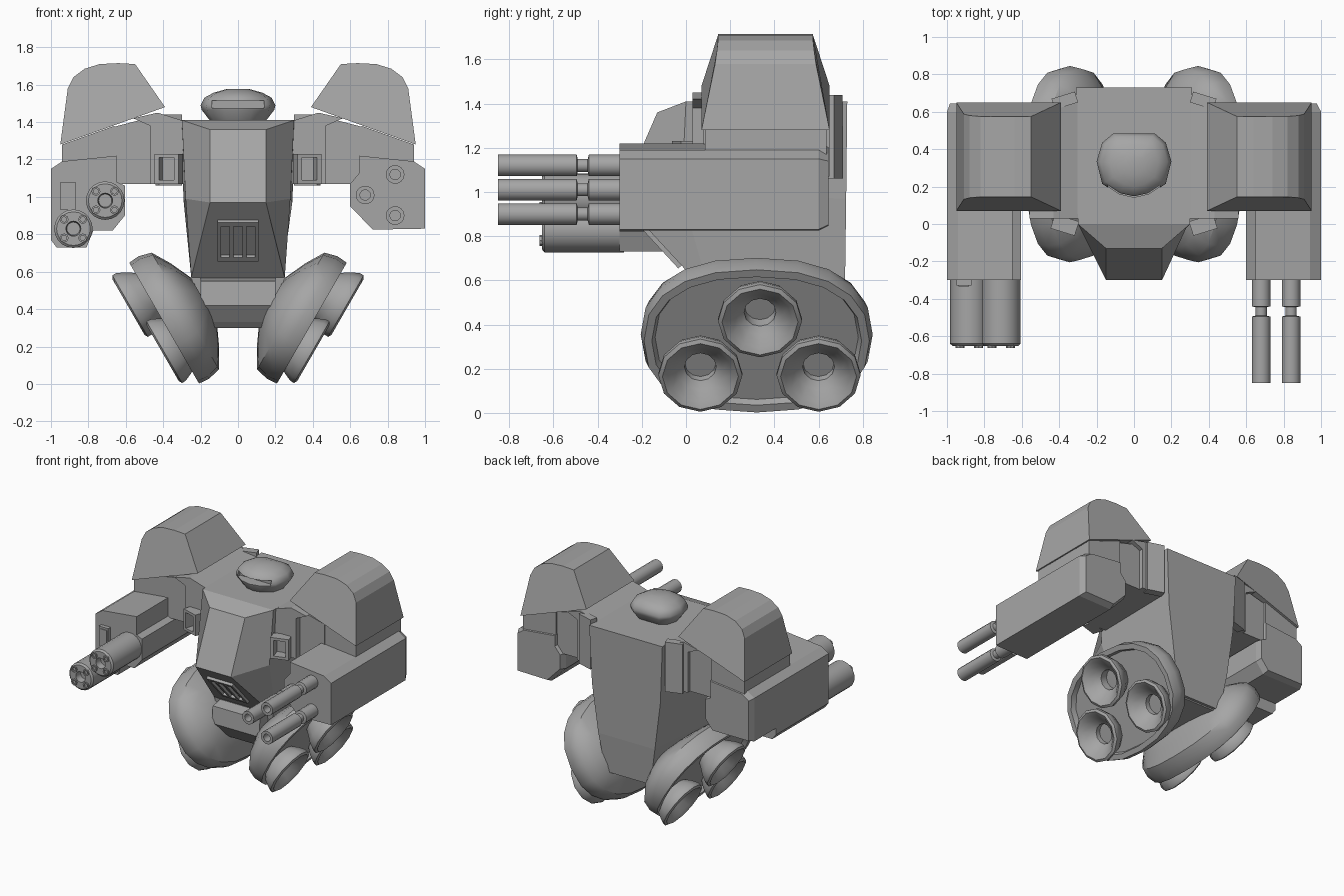
import bpy, bmesh, math
from mathutils import Vector, Matrix

if "Cube" in bpy.data.objects:
    bpy.data.objects.remove(bpy.data.objects["Cube"])

grey = bpy.data.materials.new("hull_grey")
grey.diffuse_color = (.38, .38, .38, 1)
grey.use_nodes = True
grey.node_tree.nodes["Principled BSDF"].inputs["Base Color"].default_value = grey.diffuse_color


def loft(name, rings, smooth=False):
    """Skin a list of equal-length point rings and cap both ends."""
    bm = bmesh.new()
    vs = [[bm.verts.new(p) for p in r] for r in rings]
    n = len(rings[0])
    for a, b in zip(vs, vs[1:]):
        for i in range(n):
            j = (i + 1) % n
            bm.faces.new((a[i], a[j], b[j], b[i]))
    bm.faces.new(vs[0])
    bm.faces.new(vs[-1])
    bmesh.ops.remove_doubles(bm, verts=bm.verts, dist=1e-5)
    bmesh.ops.recalc_face_normals(bm, faces=bm.faces)
    me = bpy.data.meshes.new(name)
    bm.to_mesh(me)
    bm.free()
    me.materials.append(grey)
    ob = bpy.data.objects.new(name, me)
    bpy.context.collection.objects.link(ob)
    if smooth:
        bpy.ops.object.select_all(action='DESELECT')
        ob.select_set(True)
        bpy.context.view_layer.objects.active = ob
        bpy.ops.object.shade_smooth_by_angle(angle=math.radians(40))
    return ob


def prism(name, prof, y0, y1, s=1):
    """Extrude an (x, z) profile along y."""
    return loft(name, [[(s * x, y, z) for x, z in prof] for y in (y0, y1)])


def lathe(name, prof, mat, sides=12):
    """Spin (radius, height) points about the local z axis of mat."""
    ang = [2 * math.pi * i / sides for i in range(sides)]
    return loft(name, [[mat @ Vector((r * math.cos(a), r * math.sin(a), h)) for a in ang]
                       for r, h in prof], True)


def box(name, c, size, rx=0, rz=0):
    m = Matrix.Translation(c) @ Matrix.Rotation(rz, 4, 'Z') @ Matrix.Rotation(rx, 4, 'X')
    x, y, z = (d / 2 for d in size)
    return loft(name, [[m @ Vector((i * x, j * y, k)) for i, j in ((-1, -1), (1, -1), (1, 1), (-1, 1))]
                       for k in (-z, z)])


def sym(half):
    """Mirror half a ring across x."""
    return half + [(-x, y, z) for x, y, z in reversed(half)]


def forward(x, y, z):
    """Frame whose local z axis points to the front (-y)."""
    return Matrix.Translation((x, y, z)) @ Matrix.Rotation(math.pi / 2, 4, 'X')


# Torso and pelvis
loft("torso", [sym(r) for r in (
    [(.15, 0, 1.41), (.3, 0, 1.41), (.31, .73, 1.41)],
    [(.15, -.13, 1.36), (.3, 0, 1.41), (.31, .73, 1.41)],
    [(.15, -.3, .97), (.28, -.02, .99), (.29, .725, .97)],
    [(.25, .07, .57), (.25, .1, .57), (.24, .72, .6)],
    [(.19, .1, .31), (.19, .12, .31), (.19, .7, .31)])])
pelvis = [(.1, .57), (-.02, .55), (-.03, .42), (.04, .33), (.07, .3), (.68, .3), (.68, .57)]
loft("pelvis", [[(x, y, z) for y, z in pelvis] for x in (-.2, .2)])

# Chest grille on the lower sloped face
tilt = math.atan2(.37, .40)
base = Matrix.Translation((0, -.115, .77)) @ Matrix.Rotation(tilt, 4, 'X')
for x in (-.1, -.035, .035, .1):
    box("grille_bar", base @ Vector((x, 0, 0)), (.02, .04, .27), tilt)
for h in (-.125, .13):
    box("grille_rail", base @ Vector((0, 0, h)), (.22, .04, .03), tilt)

# Head with a visor slot cut into the front
outline = [(.11, .17), (.17, .12), (.2, .02), (.17, -.1), (.08, -.16)]
ring = [(x, y) for x, y in outline] + [(0, -.178)] + [(-x, y) for x, y in reversed(outline)]
head = loft("head", [[(x * k, .315 + y * k, z) for x, y in ring] for k, z in
                     ((.72, 1.4), (.97, 1.465), (1, 1.49), (.9, 1.53), (.65, 1.557), (.3, 1.577))], True)
slot = box("visor_cutter", (0, .16, 1.495), (.28, .13, .04))
mod = head.modifiers.new("visor", 'BOOLEAN')
mod.operation, mod.object = 'DIFFERENCE', slot
bpy.context.view_layer.objects.active = head
bpy.ops.object.modifier_apply(modifier=mod.name)
bpy.data.objects.remove(slot)

# Shoulders, frames, pauldrons and legs, mirrored left and right
cup = [(.39, 1.48, .29), (.55, 1.71, .215), (.64, 1.715, .215), (.74, 1.71, .215),
       (.82, 1.685, .215), (.88, 1.64, .22), (.91, 1.58, .228), (.95, 1.28, .29)]
for s in (1, -1):
    prism("shoulder_collar", [(.27, 1.4), (.43, 1.45), (.56, 1.42), (.47, 1.38), (.47, 1.07),
                              (.27, 1.07)], .03, .65, s)
    prism("shoulder_axle", [(.45, 1.43), (.68, 1.37), (.68, 1.07), (.45, 1.07)], .08, .62, s)
    prism("upper_arm", [(.66, 1.38), (.94, 1.28), (.94, 1.17), (.66, 1.17)], .085, .635, s)
    loft("pauldron", [[(s * x, .36 + k * h, z) for x, z, h in cup] for k in (-1, 1)])
    box("back_block", (s * .37, .66, 1.25), (.13, .06, .38), 0, -s * .3)

    turn = s * .3
    m = Matrix.Translation((s * .37, -.005, 1.15)) @ Matrix.Rotation(turn, 4, 'Z')
    for dx in (-.055, .055):
        box("frame_post", m @ Vector((dx, 0, 0)), (.025, .08, .16), 0, turn)
    for dz in (-.07, .07):
        box("frame_rail", m @ Vector((0, 0, dz)), (.13, .08, .02), 0, turn)

    # Leg pod: local u runs up the tilted face, v along y, w outward
    def pod(u, v, w, s=s):
        return Vector((s * (.395 + .5 * u + .866 * w), .32 + v, .325 + .866 * u - .5 * w))

    def oval(hu, hv, w, n=20):
        pts = []
        for i in range(n):
            a = 2 * math.pi * i / n
            c, d = math.cos(a), math.sin(a)
            pts.append(pod(hu * math.copysign(abs(c) ** .85, c),
                           hv * math.copysign(abs(d) ** .85, d), w))
        return pts

    loft("leg_pod", [oval(*r) for r in (
        (.325, .46, -.035), (.335, .475, 0), (.373, .51, 0), (.378, .525, -.06),
        (.36, .51, -.13), (.26, .45, -.19), (.14, .34, -.245))], True)

    # Three thruster bells per leg
    for u, v, w in ((.17, .015, 0), (-.135, -.255, -.035), (-.135, .28, -.035)):
        o = pod(u, v, w)
        ax = [pod(*(Vector((u, v, w)) + e)) - o for e in
              (Vector((1, 0, 0)), Vector((0, 1, 0)), Vector((0, 0, 1)))]
        m = Matrix.Translation(o) @ Matrix(ax).transposed().to_4x4()
        lathe("thruster", [(.11, -.05), (.14, 0), (.17, .045), (.19, .09), (.19, .112),
                           (.172, .122), (.145, .105), (.105, .06), (.072, .035), (.07, -.02)], m, 12)


# Arm housings with a chamfered back
def housing(name, prof, back):
    cx = sum(p[0] for p in prof) / len(prof)
    cz = sum(p[1] for p in prof) / len(prof)
    loft(name, [[(cx + (x - cx) * k, y, cz + (z - cz) * k) for x, z in prof]
                for k, y in ((1, -.3), (1, .6), (back, .645))])


housing("right_arm", [(.65, 1.22), (.94, 1.19), (1, 1.15), (1, .83), (.72, .825), (.6, .95),
                      (.6, 1.07), (.65, 1.13)], .9)
housing("left_arm", [(-.65, 1.22), (-.94, 1.19), (-1, 1.15), (-1, .82), (-.67, .82),
                     (-.605, .9), (-.605, 1.06), (-.65, 1.08)], .93)
prism("left_gun_mount", [(-1, .84), (-1, .77), (-.97, .73), (-.81, .73), (-.765, .84)], -.3, .34)
box("arm_sensor", (-.91, -.3, 1.005), (.08, .06, .15))
box("arm_sensor_lens", (-.91, -.325, 1.005), (.055, .02, .12))

# Triple cannon on the right arm
for x, z in ((.84, 1.12), (.68, 1.01), (.84, .9)):
    lathe("cannon_barrel", [(.05, -.02), (.05, .14), (.03, .145), (.03, .19), (.05, .195),
                            (.05, .55), (.028, .55), (.028, .4)], forward(x, -.3, z), 14)

# Twin rotary guns on the left arm
for x, z in ((-.71, .98), (-.88, .83)):
    m = forward(x, -.3, z)
    lathe("rotary_gun", [(.103, -.02), (.103, .34), (.09, .352), (.04, .352), (.035, .3)], m, 20)
    for i in range(4):
        a = math.pi / 4 + i * math.pi / 2
        p = m @ Vector((.07 * math.cos(a), .07 * math.sin(a), 0))
        lathe("rotary_muzzle", [(.024, .3), (.024, .362), (.014, .362), (.014, .33)],
              forward(p.x, p.y, p.z), 8)
